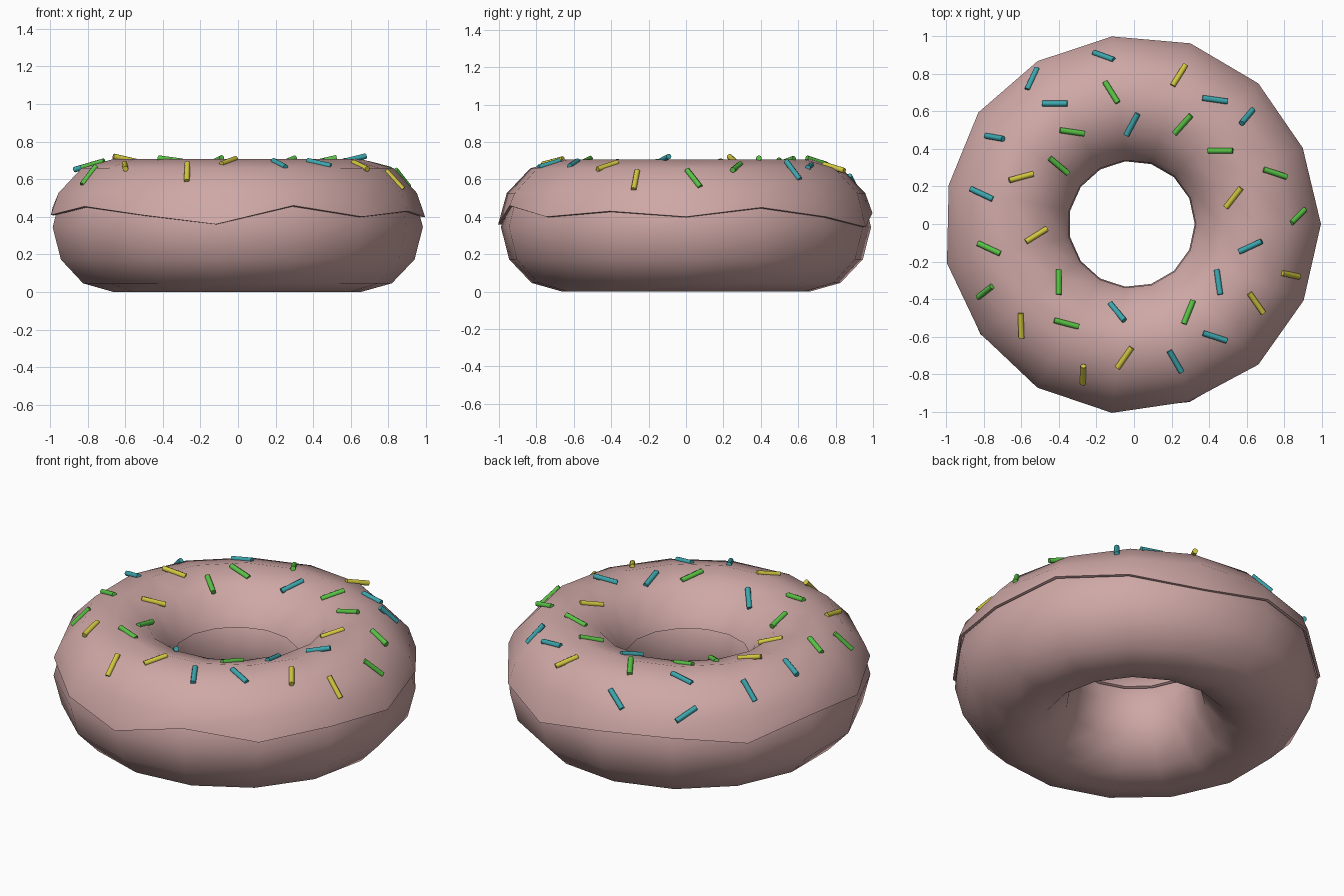
import bpy, bmesh, math
from mathutils import Vector, Matrix
from mathutils.bvhtree import BVHTree

if "Cube" in bpy.data.objects:
    bpy.data.objects.remove(bpy.data.objects["Cube"], do_unlink=True)

SIDES = 15               # segments around the ring
RING = 0.665             # radius of the ring's centre line
MID = 0.345              # height of the ring's centre line
CENTRE_X = -0.012
DOUGH = (0.33, 0.345)    # section half width, half height
ICING = (0.345, 0.362)


def material(name, colour):
    mat = bpy.data.materials.new(name)
    mat.use_nodes = True
    rgba = (*colour, 1.0)
    mat.diffuse_color = rgba
    mat.node_tree.nodes["Principled BSDF"].inputs["Base Color"].default_value = rgba
    return mat


def ring_point(turn, phi, section):
    """Point at angle phi of the oval section, turned around the ring."""
    r = RING + section[0] * math.cos(phi)
    return Vector((CENTRE_X + r * math.cos(turn), r * math.sin(turn),
                   MID + section[1] * math.sin(phi)))


def loft_ring(profiles):
    """Skin closed profiles into a closed ring."""
    bm = bmesh.new()
    rows = [[bm.verts.new(p) for p in prof] for prof in profiles]
    for i, row in enumerate(rows):
        after = rows[(i + 1) % len(rows)]
        for j in range(len(row)):
            k = (j + 1) % len(row)
            bm.faces.new((row[j], after[j], after[k], row[k]))
    bmesh.ops.recalc_face_normals(bm, faces=bm.faces)
    return bm


def add_object(name, bm, mat, angle):
    mesh = bpy.data.meshes.new(name)
    bm.to_mesh(mesh)
    bm.free()
    mesh.materials.append(mat)
    obj = bpy.data.objects.new(name, mesh)
    bpy.context.collection.objects.link(obj)
    bpy.ops.object.select_all(action="DESELECT")
    obj.select_set(True)
    bpy.context.view_layer.objects.active = obj
    bpy.ops.object.shade_smooth_by_angle(angle=math.radians(angle))
    return obj


pink = material("dusty pink", (0.62, 0.39, 0.38))
teal = material("teal", (0.045, 0.38, 0.42))
green = material("green", (0.10, 0.54, 0.06))
yellow = material("yellow", (0.65, 0.57, 0.05))

turns = [math.tau * i / SIDES for i in range(SIDES)]

# Dough ring
dough_angles = [math.tau * j / 12 for j in range(12)]
dough = loft_ring([[ring_point(t, p, DOUGH) for p in dough_angles] for t in turns])
add_object("dough", dough, pink, 50)

# Icing shell with a wavy outer rim
rim_heights = [0.40, 0.45, 0.40, 0.345, 0.42, 0.43, 0.38, 0.45,
               0.41, 0.455, 0.41, 0.36, 0.46, 0.40, 0.43]
profiles = []
for turn, height in zip(turns, rim_heights):
    rim = math.asin((height - MID) / ICING[1])
    arc = [rim] + [math.radians(a) for a in range(30, 151, 30)] + [math.radians(160)]
    profiles.append([ring_point(turn, p, ICING) for p in arc]
                    + [ring_point(turn, p, DOUGH) for p in reversed(arc)])
icing = loft_ring(profiles)
surface = BVHTree.FromBMesh(icing)
add_object("icing", icing, pink, 50)

# Sprinkles: x, y and heading in degrees, laid onto the icing
sprinkles = {
    "teal_sprinkle": (teal, [
        (-.16, .89, -20), (-.54, .77, 65), (-.42, .64, 0), (-.74, .46, -10),
        (-.81, .16, -25), (.43, .66, -8), (.6, .57, 50), (-.01, .53, 62),
        (.62, -.12, 25), (.45, -.31, 98), (-.09, -.47, -50), (.43, -.6, -18),
        (.22, -.73, -60)]),
    "green_sprinkle": (green, [
        (-.12, .7, -58), (-.33, .49, -8), (-.4, .31, -40), (.26, .53, 48),
        (.46, .39, 0), (.75, .27, -18), (.87, .04, 45), (-.77, -.13, -25),
        (-.79, -.36, 38), (-.4, -.31, 90), (-.36, -.53, -15), (.29, -.47, 68)]),
    "yellow_sprinkle": (yellow, [
        (.24, .79, 58), (-.6, .25, 15), (.53, .14, 52), (-.52, -.06, 32),
        (.83, -.27, -12), (.65, -.42, -55), (-.05, -.71, 55), (-.27, -.8, 88),
        (-.6, -.54, 92)]),
}


def add_sprinkle(name, mat, x, y, heading):
    spot, normal, _, _ = surface.ray_cast(Vector((x, y, 2)), Vector((0, 0, -1)))
    a = math.radians(heading)
    along = Vector((math.cos(a), math.sin(a), 0))
    along.z = -along.dot(normal) / normal.z      # lie flat on the slope
    turn = along.to_track_quat("Z", "Y").to_matrix().to_4x4()
    bm = bmesh.new()
    bmesh.ops.create_cone(bm, cap_ends=True, segments=8, radius1=0.015,
                          radius2=0.015, depth=0.135,
                          matrix=Matrix.Translation(spot + normal * 0.003) @ turn)
    add_object(name, bm, mat, 50)


for name, (mat, places) in sprinkles.items():
    for n, (x, y, heading) in enumerate(places, 1):
        add_sprinkle(f"{name}_{n}", mat, x, y, heading)
